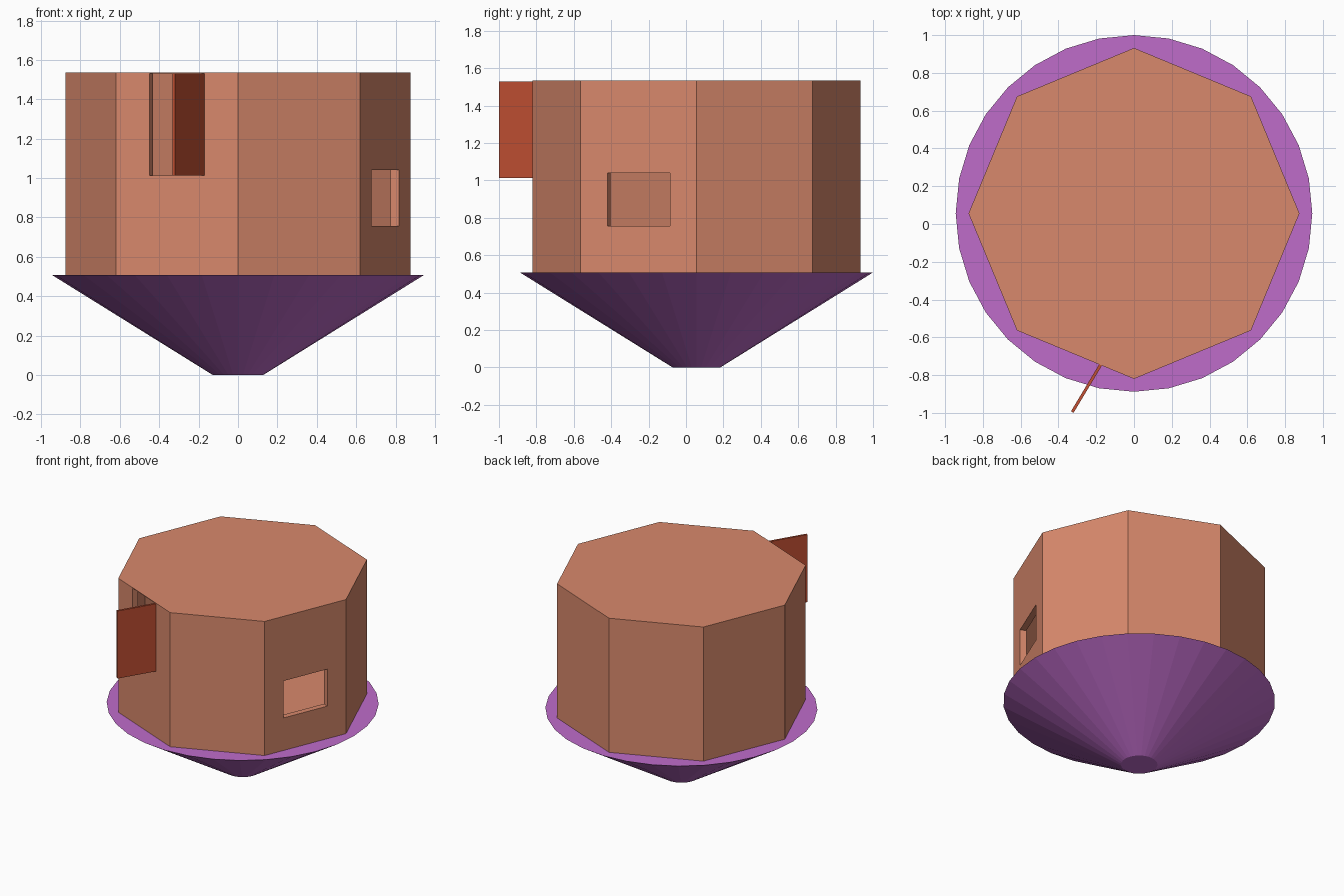
import bpy, math
from mathutils import Vector, Matrix

if "Cube" in bpy.data.objects:
    bpy.data.objects.remove(bpy.data.objects["Cube"])

CY = 0.056                      # shared axis of base and room
R, WALL = 0.876, 0.045          # octagon radius and wall thickness
APOTHEM = R * math.cos(math.pi / 8)


def material(name, rgb):
    m = bpy.data.materials.new(name)
    m.diffuse_color = (*rgb, 1)
    m.use_nodes = True
    m.node_tree.nodes["Principled BSDF"].inputs["Base Color"].default_value = m.diffuse_color
    return m


def prism(name, sides, r_low, r_top, z0, z1, mat=None):
    bpy.ops.mesh.primitive_cone_add(vertices=sides, radius1=r_low, radius2=r_top,
                                    depth=z1 - z0, location=(0, CY, (z0 + z1) / 2))
    o = bpy.context.object
    o.name = name
    if mat:
        o.data.materials.append(mat)
    return o


def box(name, centre, size, angle, mat=None):
    bpy.ops.mesh.primitive_cube_add(size=1)
    o = bpy.context.object
    o.name = name
    o.data.transform(Matrix.Translation(centre) @ Matrix.Rotation(angle, 4, 'Z')
                     @ Matrix.Diagonal((*size, 1)))
    if mat:
        o.data.materials.append(mat)
    return o


def cut(target, cutter):
    m = target.modifiers.new("cut", 'BOOLEAN')
    m.operation, m.solver, m.object = 'DIFFERENCE', 'EXACT', cutter
    bpy.context.view_layer.objects.active = target
    bpy.ops.object.modifier_apply(modifier=m.name)
    bpy.data.objects.remove(cutter)


def opening(target, angle, width, z0, z1):
    # cut a rectangular hole in the middle of one wall
    a = math.radians(angle)
    c = Vector((math.cos(a) * APOTHEM, CY + math.sin(a) * APOTHEM, (z0 + z1) / 2))
    cut(target, box("cutter", c, (0.2, width, z1 - z0), a))


clay = material("clay", (0.69, 0.25, 0.15))
purple = material("purple", (0.52, 0.15, 0.59))
red = material("red", (0.54, 0.08, 0.033))

# inverted cone base
prism("base_cone", 32, 0.127, 0.944, 0, 0.508, purple)

# hollow octagonal room with thin floor and roof
room = prism("room", 8, R, R, 0.508, 1.535, clay)
inner = R - WALL / math.cos(math.pi / 8)
cut(room, prism("cutter", 8, inner, inner, 0.514, 1.532))

# window and doorway
opening(room, -22.5, 0.362, 0.757, 1.04)
opening(room, -112.5, 0.30, 1.013, 1.53)

# open door, hinged on the right jamb
length, thick = 0.297, 0.016
hinge = Vector((-0.167, -0.745, 1.2715))
along = Vector((-0.515, -0.857, 0)).normalized()
side = Vector((along.y, -along.x, 0))
box("door", hinge + along * length / 2 + side * thick / 2, (length, thick, 0.517),
    math.atan2(along.y, along.x), red)
